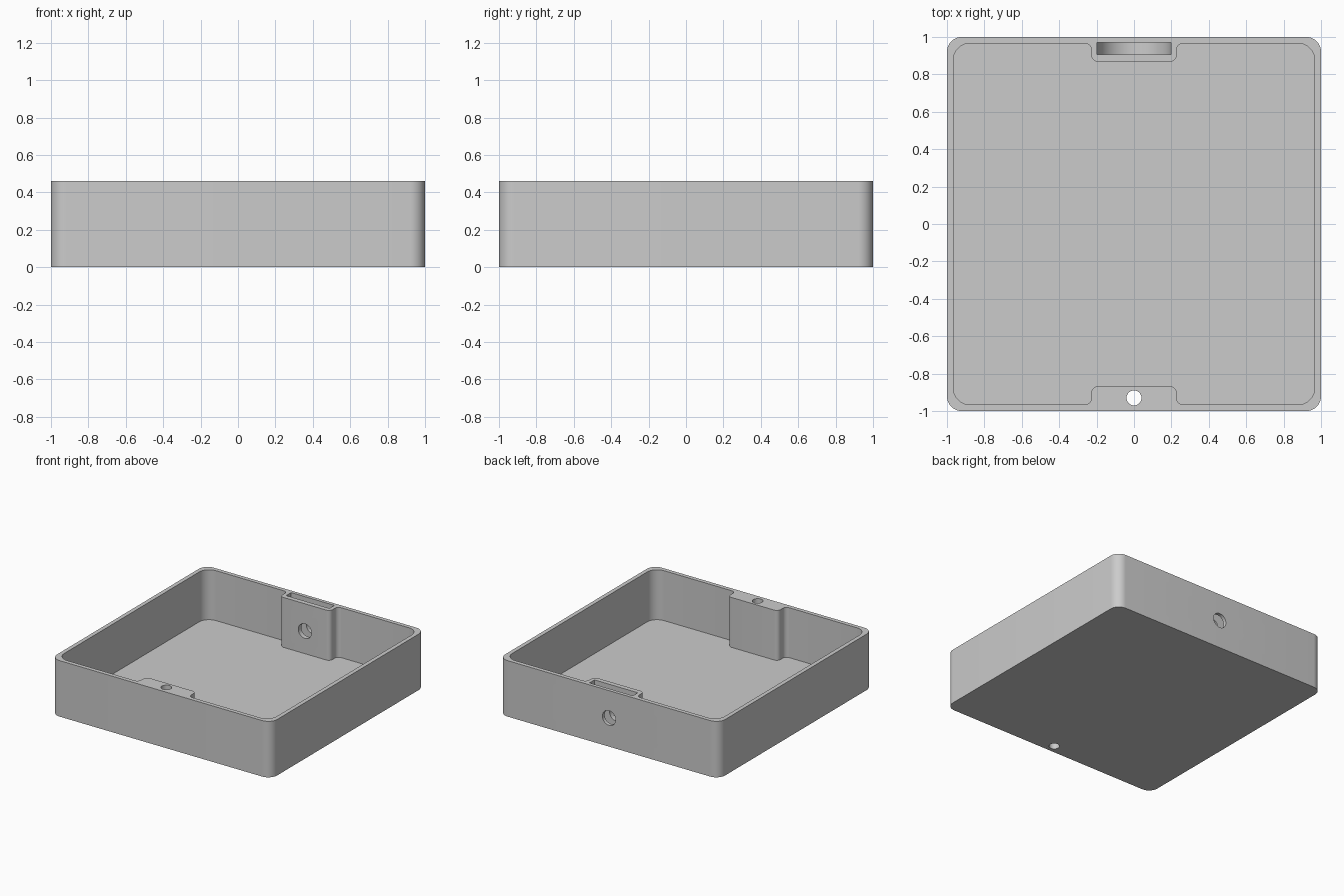
import bpy, bmesh
from math import pi, cos, sin
from mathutils import Vector, Matrix

cube = bpy.data.objects.get("Cube")
if cube:
    bpy.data.objects.remove(cube, do_unlink=True)

HEIGHT, FLOOR, INNER = 0.46, 0.05, 0.966
PAD_W, PAD_Y, FILLET = 0.228, 0.868, 0.035
HOLE_Z, SLOT_R = 0.235, 0.197

grey = bpy.data.materials.new("plain grey")
grey.use_nodes = True
colour = (0.6, 0.6, 0.6, 1)
grey.diffuse_color = colour
grey.node_tree.nodes["Principled BSDF"].inputs["Base Color"].default_value = colour


def rounded(corners, steps=10):
    """Round each (x, y, radius) right-angled corner of a closed outline."""
    out = []
    for i, (x, y, r) in enumerate(corners):
        p = Vector((x, y))
        a = (Vector(corners[i - 1][:2]) - p).normalized()
        b = (Vector(corners[(i + 1) % len(corners)][:2]) - p).normalized()
        centre = p + (a + b) * r
        for k in range(steps + 1):
            t = k / steps * pi / 2
            out.append(centre - b * r * cos(t) - a * r * sin(t))
    return out


def circle(x, y, r, n=40):
    return [Vector((x + r * cos(2 * pi * k / n), y + r * sin(2 * pi * k / n))) for k in range(n)]


def prism(name, outline, low, high, along_y=False):
    """Extrude an outline along z, or an x-z outline along y."""
    bm = bmesh.new()
    face = bm.faces.new([bm.verts.new((p.x, p.y, low)) for p in outline])
    top = bmesh.ops.extrude_face_region(bm, geom=[face])["geom"]
    bmesh.ops.translate(bm, vec=(0, 0, high - low),
                        verts=[v for v in top if isinstance(v, bmesh.types.BMVert)])
    if along_y:
        bm.transform(Matrix(((1, 0, 0, 0), (0, 0, 1, 0), (0, 1, 0, 0), (0, 0, 0, 1))))
    bmesh.ops.recalc_face_normals(bm, faces=bm.faces)
    mesh = bpy.data.meshes.new(name)
    bm.to_mesh(mesh)
    bm.free()
    mesh.materials.append(grey)
    obj = bpy.data.objects.new(name, mesh)
    bpy.context.collection.objects.link(obj)
    return obj


# Outer body with rounded upright corners
tray = prism("tray", rounded([(x, y, 0.08) for x, y in ((-1, -1), (1, -1), (1, 1), (-1, 1))]), 0, HEIGHT)

# Cavity outline: half of it along the front, turned round for the back
half = [(-INNER, -INNER, 0.09), (-PAD_W, -INNER, FILLET), (-PAD_W, -PAD_Y, FILLET),
        (PAD_W, -PAD_Y, FILLET), (PAD_W, -INNER, FILLET), (INNER, -INNER, 0.09)]
cavity = half + [(-x, -y, r) for x, y, r in half]

# Round-bottomed slot in the back block
slot = [Vector((SLOT_R * cos(t), HOLE_Z + SLOT_R * sin(t))) for t in [pi + pi * k / 32 for k in range(33)]]
slot += [Vector((SLOT_R, 0.6)), Vector((-SLOT_R, 0.6))]

cutters = [
    prism("cavity_cutter", rounded(cavity), FLOOR, 0.6),
    prism("slot_cutter", slot, 0.907, 0.971, along_y=True),
    prism("back_hole_cutter", circle(0, HOLE_Z, 0.06), 0.8, 1.1, along_y=True),
    prism("front_hole_cutter", circle(0, -0.93, 0.04), -0.1, 0.6),
]
for cutter in cutters:
    cutter.hide_render = True
    cut = tray.modifiers.new(cutter.name, "BOOLEAN")
    cut.operation, cut.solver, cut.object = "DIFFERENCE", "EXACT", cutter

# Bake the cuts and drop the cutters
bpy.context.view_layer.update()
baked = bpy.data.meshes.new_from_object(tray.evaluated_get(bpy.context.evaluated_depsgraph_get()))
tray.modifiers.clear()
tray.data = baked
for cutter in cutters:
    bpy.data.objects.remove(cutter, do_unlink=True)

bpy.ops.object.select_all(action="DESELECT")
tray.select_set(True)
bpy.context.view_layer.objects.active = tray
bpy.ops.object.shade_smooth_by_angle(angle=pi / 6)
